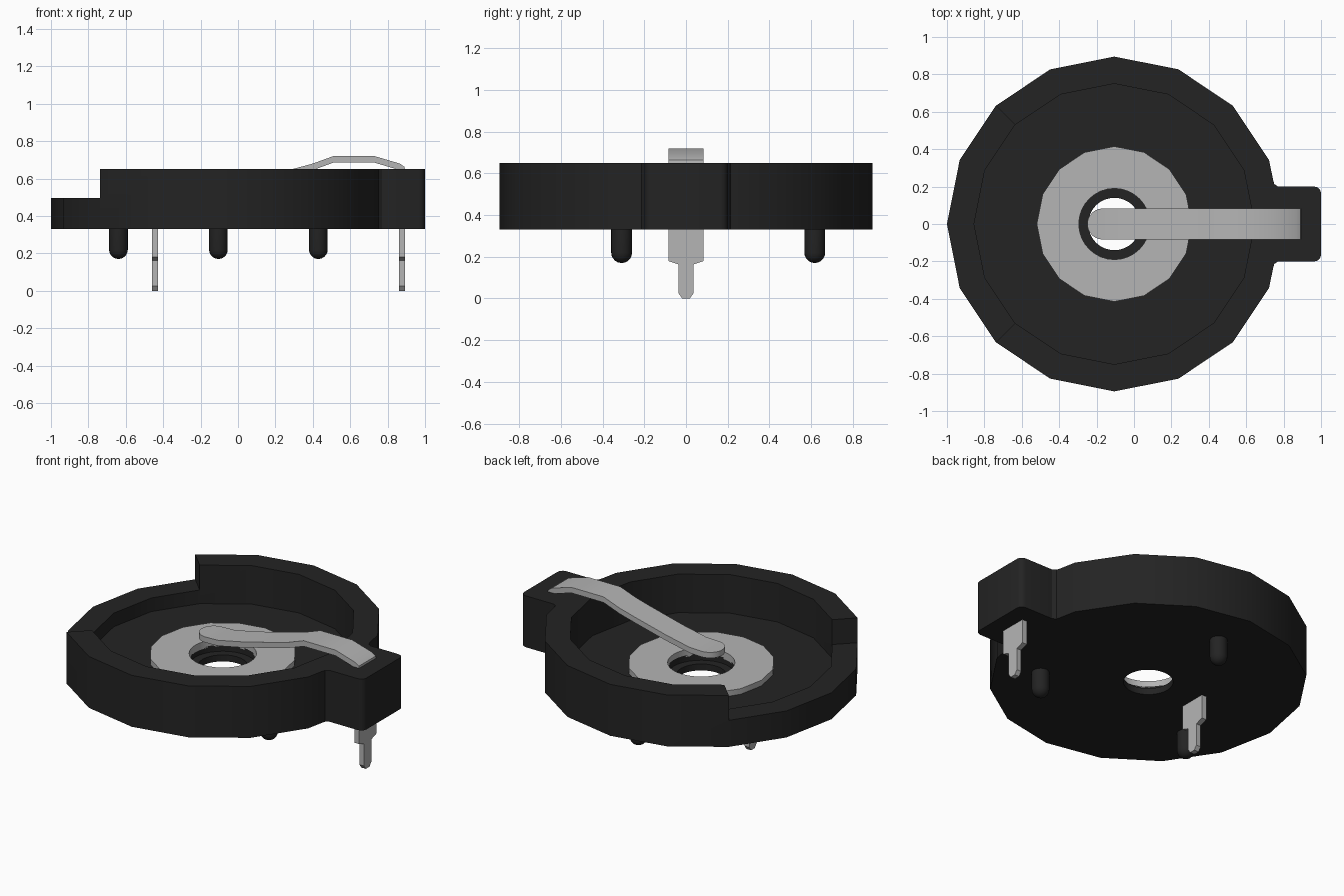
import bpy, bmesh, math
from mathutils import Vector

if "Cube" in bpy.data.objects:
    bpy.data.objects.remove(bpy.data.objects["Cube"], do_unlink=True)

CX = -0.105                       # centre of the round body
BASE, FLOOR, LOW_RIM, TOP = 0.33, 0.41, 0.495, 0.65


def material(name, rgb, rough, metal=0.0):
    m = bpy.data.materials.new(name)
    m.use_nodes = True
    m.diffuse_color = (*rgb, 1)
    bsdf = next(n for n in m.node_tree.nodes if n.type == 'BSDF_PRINCIPLED')
    bsdf.inputs["Base Color"].default_value = (*rgb, 1)
    bsdf.inputs["Roughness"].default_value = rough
    bsdf.inputs["Metallic"].default_value = metal
    return m


BLACK = material("black plastic", (0.017, 0.017, 0.017), 0.6)
METAL = material("grey metal", (0.46, 0.46, 0.46), 0.45)


def loft(name, rings, mat):
    """Skin a closed solid through rings of equal point count."""
    bm = bmesh.new()
    loops = [[bm.verts.new(p) for p in ring] for ring in rings]
    n = len(loops[0])
    for a, b in zip(loops, loops[1:]):
        for i in range(n):
            j = (i + 1) % n
            bm.faces.new((a[i], a[j], b[j], b[i]))
    bm.faces.new(loops[0][::-1])
    bm.faces.new(loops[-1])
    bmesh.ops.recalc_face_normals(bm, faces=bm.faces)
    me = bpy.data.meshes.new(name)
    bm.to_mesh(me)
    bm.free()
    me.materials.append(mat)
    ob = bpy.data.objects.new(name, me)
    bpy.context.collection.objects.link(ob)
    return ob


def circle(r, n, x=CX, y=0.0):
    return [(x + r * math.cos(math.tau * i / n), y + r * math.sin(math.tau * i / n))
            for i in range(n)]


def prism(name, outline, z0, z1, mat):
    return loft(name, [[(x, y, z) for x, y in outline] for z in (z0, z1)], mat)


def cut(ob, outline, z0, z1):
    """Subtract a prism and discard the cutter."""
    cutter = prism("cutter", outline, z0, z1, ob.data.materials[0])
    cutter.hide_render = True
    mod = ob.modifiers.new("cut", 'BOOLEAN')
    mod.operation, mod.solver, mod.object = 'DIFFERENCE', 'EXACT', cutter
    bpy.context.view_layer.objects.active = ob
    bpy.ops.object.modifier_apply(modifier=mod.name)
    bpy.data.objects.remove(cutter, do_unlink=True)


def smooth(ob):
    bpy.ops.object.select_all(action='DESELECT')
    ob.select_set(True)
    bpy.context.view_layer.objects.active = ob
    bpy.ops.object.shade_smooth_by_angle(angle=math.radians(32))


# Holder body: sixteen-sided disc with a filleted square tab on the +x side
half_tab = [(0.744, 0.235), (0.750, 0.214), (0.771, 0.2), (0.965, 0.2),
            (0.983, 0.195), (0.995, 0.183), (1.0, 0.165)]
outline = circle(0.895, 16)[1:]
outline += [(x, -y) for x, y in half_tab] + half_tab[::-1]
body = prism("holder_body", outline, BASE, TOP, BLACK)

# Pocket, stepped centre hole and lowered rim quarter
cut(body, circle(0.75, 16), FLOOR, 1.0)
cut(body, circle(0.19, 32), 0.37, 1.0)
cut(body, circle(0.14, 32), 0.2, 1.0)
cut(body, [(CX, 0), (CX - 1.2, 1.2), (CX - 1.2, -1.2)], LOW_RIM, 1.0)
smooth(body)

# Lower contact washer on the pocket floor
washer = prism("contact_washer", circle(0.415, 16), FLOOR - 0.01, 0.445, METAL)
cut(washer, circle(0.19, 32), 0.2, 1.0)
smooth(washer)

# Spring contact: bent strip with a round free tip (x, top z, half width)
W, THICK = 0.083, 0.035
strip = []
for k in range(7):
    t = math.radians(8 + 82 * k / 6)
    strip.append((-0.25 + W * (1 - math.cos(t)), 0.562, W * math.sin(t)))
strip += [(-0.08, 0.565, W), (0.08, 0.598, W), (0.30, 0.653, W), (0.40, 0.68, W),
          (0.51, 0.72, W), (0.73, 0.72, W), (0.865, 0.68, W), (0.89, 0.663, W),
          (0.895, 0.63, W)]
rings = [[(x, -w, z - THICK), (x, w, z - THICK), (x, w, z), (x, -w, z)]
         for x, z, w in strip]
smooth(loft("spring_contact", rings, METAL))

# Solder pins: flat blades that narrow to a chamfered tip
half_pin = [(0.018, 0.0), (0.036, 0.025), (0.036, 0.163), (0.085, 0.18), (0.085, 0.40)]
pin = half_pin + [(-y, z) for y, z in reversed(half_pin)]
for name, x in (("tab_pin", 0.877), ("washer_pin", -0.445)):
    loft(name, [[(x + s * 0.016, y, z) for y, z in pin] for s in (-1, 1)], METAL)

# Three locating pegs with rounded ends
PEG = 0.05
for name, angle in (("left_peg", -30), ("back_peg", 90), ("right_peg", 210)):
    a = math.radians(angle)
    px, py = CX + 0.617 * math.cos(a), 0.617 * math.sin(a)
    levels = [(PEG, BASE + 0.02)]
    for k in range(6):
        t = math.radians(k * 17)
        levels.append((PEG * math.cos(t), 0.22 - PEG * math.sin(t)))
    smooth(loft(name, [[(x, y, z) for x, y in circle(r, 20, px, py)]
                       for r, z in levels], BLACK))
